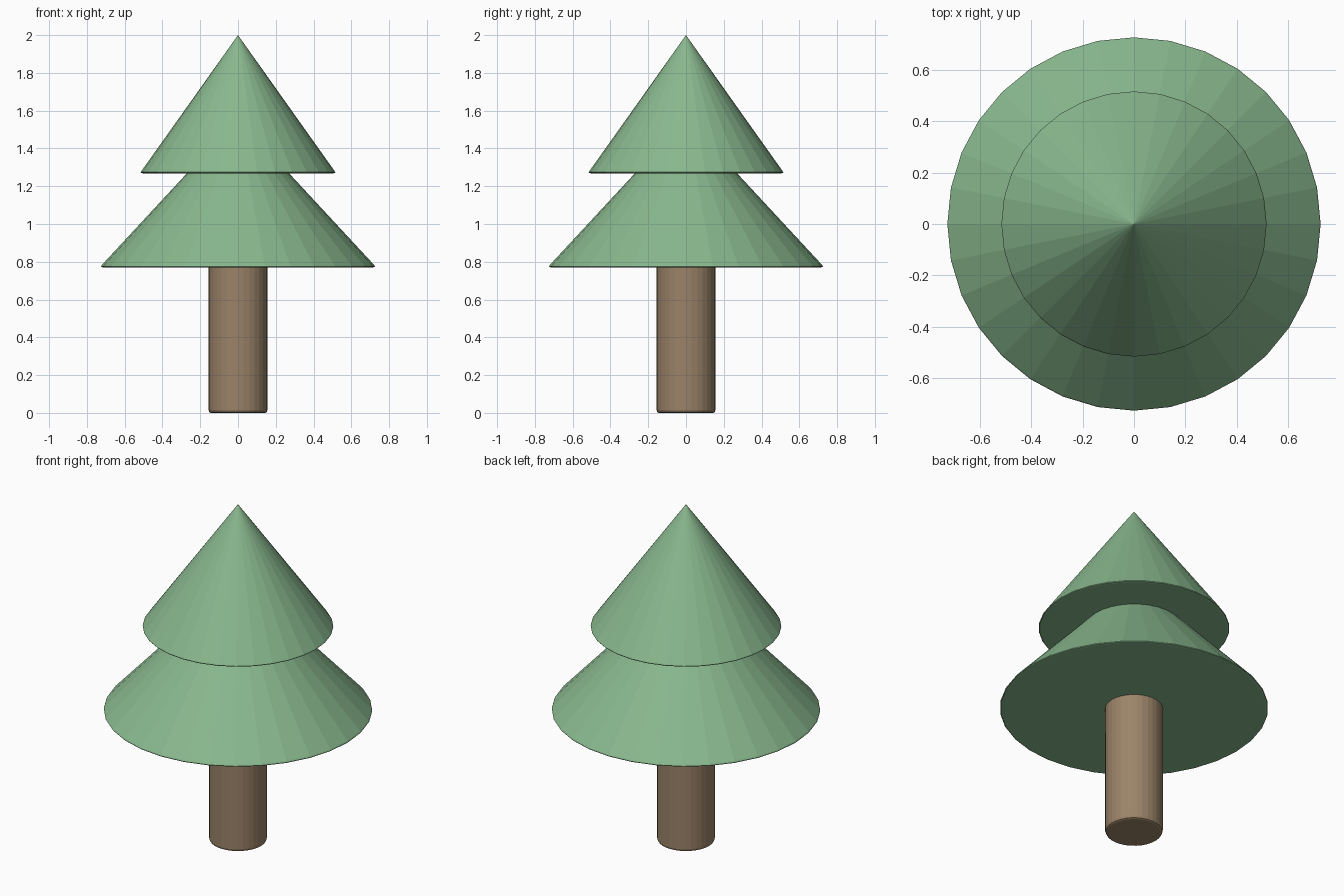
import bpy, bmesh, math

if "Cube" in bpy.data.objects:
    bpy.data.objects.remove(bpy.data.objects["Cube"])

SIDES = 32


def material(name, color):
    m = bpy.data.materials.new(name)
    m.diffuse_color = color
    m.use_nodes = True
    m.node_tree.nodes["Principled BSDF"].inputs["Base Color"].default_value = m.diffuse_color
    return m


def lathe(name, profile, mat):
    """Revolve an (radius, z) profile, listed bottom to top, with flat facets."""
    bm = bmesh.new()
    rings = []
    for r, z in profile:
        if r == 0:
            rings.append([bm.verts.new((0, 0, z))] * SIDES)
        else:
            rings.append([bm.verts.new((r * math.cos(2 * math.pi * i / SIDES),
                                        r * math.sin(2 * math.pi * i / SIDES), z))
                          for i in range(SIDES)])
    for low, high in zip(rings, rings[1:]):
        for i in range(SIDES):
            j = (i + 1) % SIDES
            corners = [low[i], low[j], high[j], high[i]]
            bm.faces.new(list(dict.fromkeys(corners)))
    # Close open ends with a single flat cap
    bm.faces.new(rings[0][::-1])
    if profile[-1][0] > 0:
        bm.faces.new(rings[-1])
    bmesh.ops.recalc_face_normals(bm, faces=bm.faces)
    mesh = bpy.data.meshes.new(name)
    bm.to_mesh(mesh)
    bm.free()
    mesh.materials.append(mat)
    obj = bpy.data.objects.new(name, mesh)
    bpy.context.collection.objects.link(obj)
    return obj


def foliage(name, radius, base, tip, mat):
    """Cone tier with a finely rounded rim."""
    return lathe(name, [(radius - 0.011, base), (radius - 0.003, base + 0.002),
                        (radius, base + 0.006), (radius - 0.004, base + 0.013),
                        (0, tip)], mat)


green = material("foliage_green", (0.25, 0.48, 0.27, 1))
brown = material("bark_brown", (0.33, 0.23, 0.14, 1))

# Trunk with softened bottom edge, ending just inside the lower tier
lathe("trunk", [(0.143, 0), (0.152, 0.004), (0.156, 0.015), (0.156, 0.80)], brown)

# Two overlapping tiers
foliage("lower_foliage", 0.725, 0.77, 1.56, green)
foliage("upper_foliage", 0.515, 1.268, 2.0, green)
